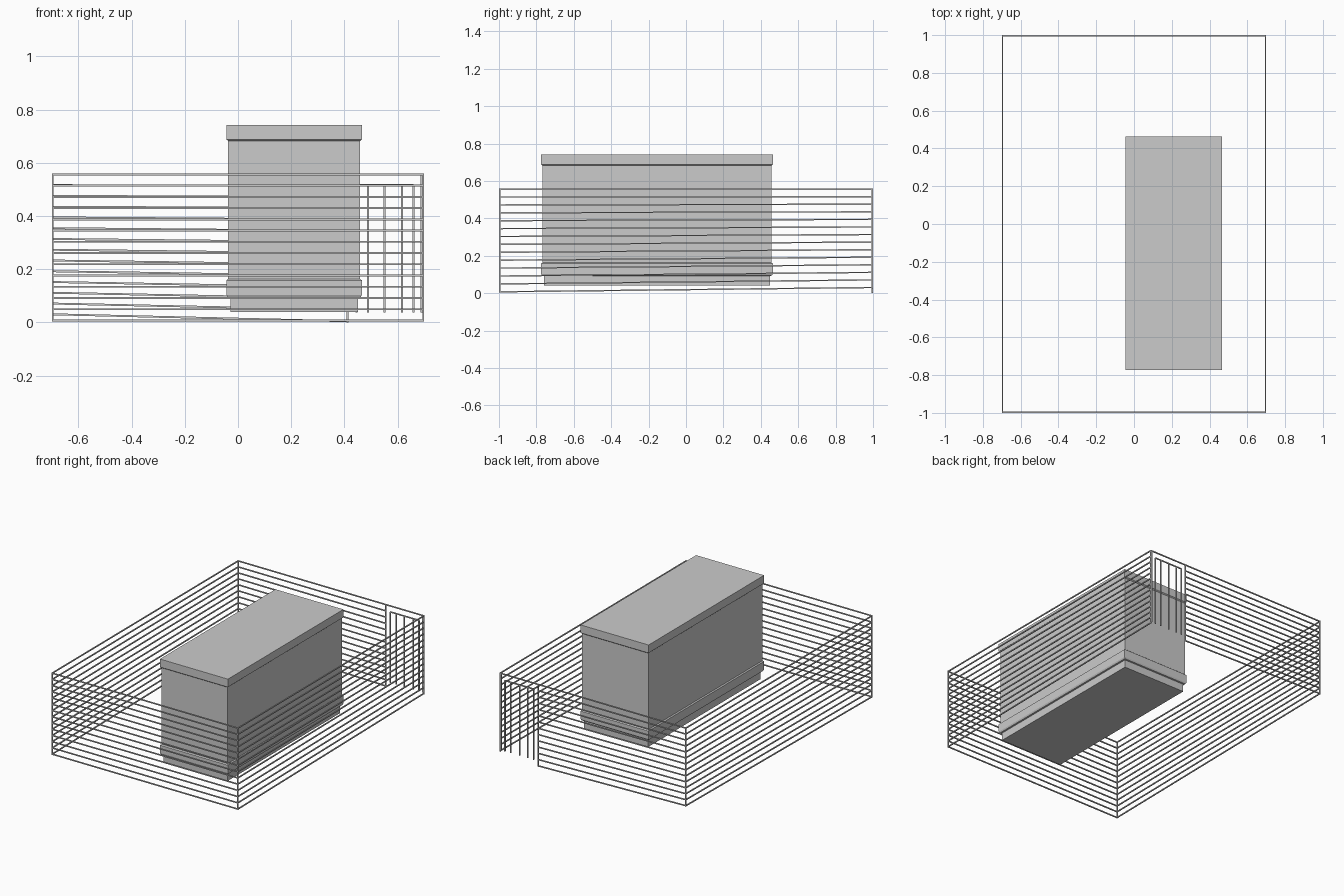
import bpy, bmesh
from mathutils import Vector, Matrix

if "Cube" in bpy.data.objects:
    bpy.data.objects.remove(bpy.data.objects["Cube"])

T = 0.007          # wire / post thickness
X, Y = 0.6965, 0.9965


def add_beam(bm, a, b, t=T):
    """Square bar running from a to b."""
    a, b = Vector(a), Vector(b)
    d = b - a
    up = Vector((0, 1, 0)) if abs(d.normalized().z) > 0.9 else Vector((0, 0, 1))
    side = d.cross(up).normalized()
    up = side.cross(d).normalized()
    frame = Matrix((side, up, d.normalized())).transposed().to_4x4()
    size = Matrix.Diagonal((t, t, d.length, 1))
    bmesh.ops.create_cube(bm, size=1, matrix=Matrix.Translation((a + b) / 2) @ frame @ size)


def finish(bm, name):
    bmesh.ops.recalc_face_normals(bm, faces=bm.faces)
    me = bpy.data.meshes.new(name)
    bm.to_mesh(me)
    bm.free()
    ob = bpy.data.objects.new(name, me)
    bpy.context.collection.objects.link(ob)
    return ob


def beams(name, segments, t=T):
    bm = bmesh.new()
    for a, b in segments:
        add_beam(bm, a, b, t)
    return finish(bm, name)


# Fence wires: level in front, fanning upward toward the back corners
GATE_X = 0.412
front, left, right, back = [], [], [], []
for i in range(14):
    z = 0.0075 + i * (0.549 / 13)
    zb = z + 0.023 * (1 - i / 13)
    zg = z - 0.003 * (1 - i / 13)
    front.append(((-X, -Y, z), (X, -Y, z)))
    left.append(((-X, -Y, z), (-X, Y, zb)))
    right.append(((X, -Y, z), (X, Y, zb)))
    back.append(((-X, Y, zb), (X if i == 13 else GATE_X, Y, zg)))
for name, segs in (("front_wires", front), ("left_wires", left),
                   ("right_wires", right), ("back_wires", back)):
    beams(name, segs)

# Corner posts and gate post
beams("fence_posts", [((x, y, zb), (x, y, 0.56)) for x, y, zb in
                      ((-X, -Y, 0.004), (X, -Y, 0.004), (-X, Y, 0.025),
                       (X, Y, 0.025), (GATE_X, Y, 0))])

# Gate: upright bars with a top rail, hinged on the corner side
bars = [((x, Y, 0.037), (x, Y, 0.516)) for x in (0.446, 0.489, 0.55, 0.617, 0.66)]
bars.append(((0.446, Y, 0.516), (0.66, Y, 0.516)))
bars.append(((0.69, Y, 0.037), (0.69, Y, 0.557)))
beams("gate", bars)

# Stone block: rectangular rings (height, outset from body) lofted together
profile = [(0.04, -0.008), (0.092, -0.008), (0.094, 0.002), (0.104, 0.007),
           (0.158, 0.007), (0.164, 0.0), (0.682, 0.0), (0.688, 0.007), (0.742, 0.007)]
bm = bmesh.new()
rings = []
for z, o in profile:
    x0, x1, y0, y1 = -0.037 - o, 0.459 + o, -0.767 - o, 0.457 + o
    rings.append([bm.verts.new(p) for p in
                  ((x0, y0, z), (x1, y0, z), (x1, y1, z), (x0, y1, z))])
for lo, hi in zip(rings, rings[1:]):
    for k in range(4):
        n = (k + 1) % 4
        bm.faces.new((lo[k], lo[n], hi[n], hi[k]))
bm.faces.new(rings[0][::-1])
bm.faces.new(rings[-1])
finish(bm, "stone_block")
